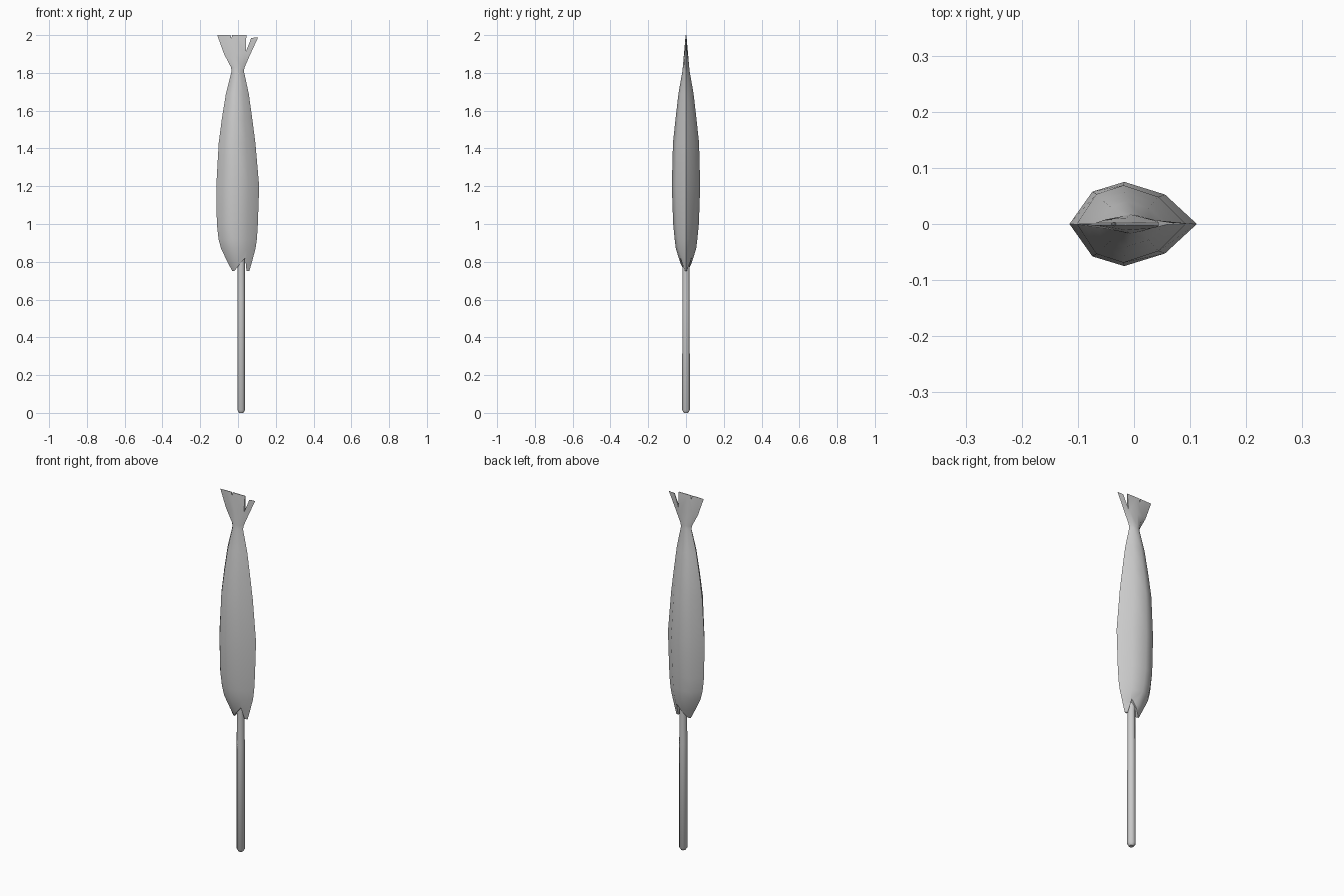
import bpy, bmesh, math

default = bpy.data.objects.get("Cube")
if default:
    bpy.data.objects.remove(default, do_unlink=True)

grey = bpy.data.materials.new("plain grey")
grey.use_nodes = True
colour = (0.6, 0.6, 0.6, 1)
grey.diffuse_color = colour
grey.node_tree.nodes["Principled BSDF"].inputs["Base Color"].default_value = colour


def loft(name, rings):
    """Skin closed rings of equal length and cap both ends."""
    bm = bmesh.new()
    loops = [[bm.verts.new(p) for p in ring] for ring in rings]
    n = len(loops[0])
    for a, b in zip(loops, loops[1:]):
        for i in range(n):
            j = (i + 1) % n
            bm.faces.new((a[i], a[j], b[j], b[i]))
    bm.faces.new(loops[0])
    bm.faces.new(loops[-1])
    bmesh.ops.recalc_face_normals(bm, faces=bm.faces)
    mesh = bpy.data.meshes.new(name)
    bm.to_mesh(mesh)
    bm.free()
    mesh.materials.append(grey)
    obj = bpy.data.objects.new(name, mesh)
    bpy.context.collection.objects.link(obj)
    return obj


def activate(obj):
    bpy.ops.object.select_all(action='DESELECT')
    obj.select_set(True)
    bpy.context.view_layer.objects.active = obj


def smooth(obj, degrees):
    activate(obj)
    bpy.ops.object.shade_smooth_by_angle(angle=math.radians(degrees))


def notch(obj, outline):
    """Cut an x-z outline straight through the object."""
    cutter = loft("notch_cutter", [[(x, y, z) for x, z in outline] for y in (-0.3, 0.3)])
    cutter.hide_render = True
    mod = obj.modifiers.new("notch", 'BOOLEAN')
    mod.operation = 'DIFFERENCE'
    mod.solver = 'EXACT'
    mod.object = cutter
    activate(obj)
    bpy.ops.object.modifier_apply(modifier=mod.name)
    bpy.data.objects.remove(cutter, do_unlink=True)


# Wrapper: lens-shaped section, (height, left edge, right edge, half depth)
half = [(0, 0), (0.18, 0.77), (0.43, 1), (0.75, 0.7), (1, 0)]
lens = half + [(u, -v) for u, v in half[-2:0:-1]]
profile = [
    (0.75, -0.03, 0.06, 0.012), (0.80, -0.056, 0.074, 0.032),
    (0.87, -0.09, 0.093, 0.054), (0.92, -0.103, 0.1, 0.06),
    (1.0, -0.112, 0.105, 0.068), (1.2, -0.115, 0.112, 0.075),
    (1.43, -0.102, 0.092, 0.069), (1.56, -0.085, 0.075, 0.055),
    (1.69, -0.064, 0.057, 0.04), (1.81, -0.034, 0.031, 0.019),
    (1.83, -0.037, 0.035, 0.017), (1.9, -0.074, 0.066, 0.011),
    (2.0, -0.11, 0.112, 0.002)]
wrapper = loft("wrapper", [
    [(a + u * (b - a), v * d, z) for u, v in lens] for z, a, b, d in profile])

# Torn top edge, and the split around the stick
notch(wrapper, [(0.045, 2.02), (0.041, 1.91), (0.07, 1.985), (0.13, 1.99), (0.13, 2.02)])
notch(wrapper, [(-0.045, 2.02), (-0.034, 1.978), (-0.031, 2.02)])
notch(wrapper, [(-0.028, 0.74), (0.012, 0.79), (0.038, 0.82), (0.046, 0.74)])
smooth(wrapper, 50)

# Stick with a rounded foot
sides = 8
stick = loft("stick", [
    [(0.017 + r * math.cos(math.tau * (i + 0.5) / sides),
      r * math.sin(math.tau * (i + 0.5) / sides), z) for i in range(sides)]
    for z, r in [(0, 0.012), (0.015, 0.022), (0.6, 0.021), (0.9, 0.02)]])
smooth(stick, 50)
